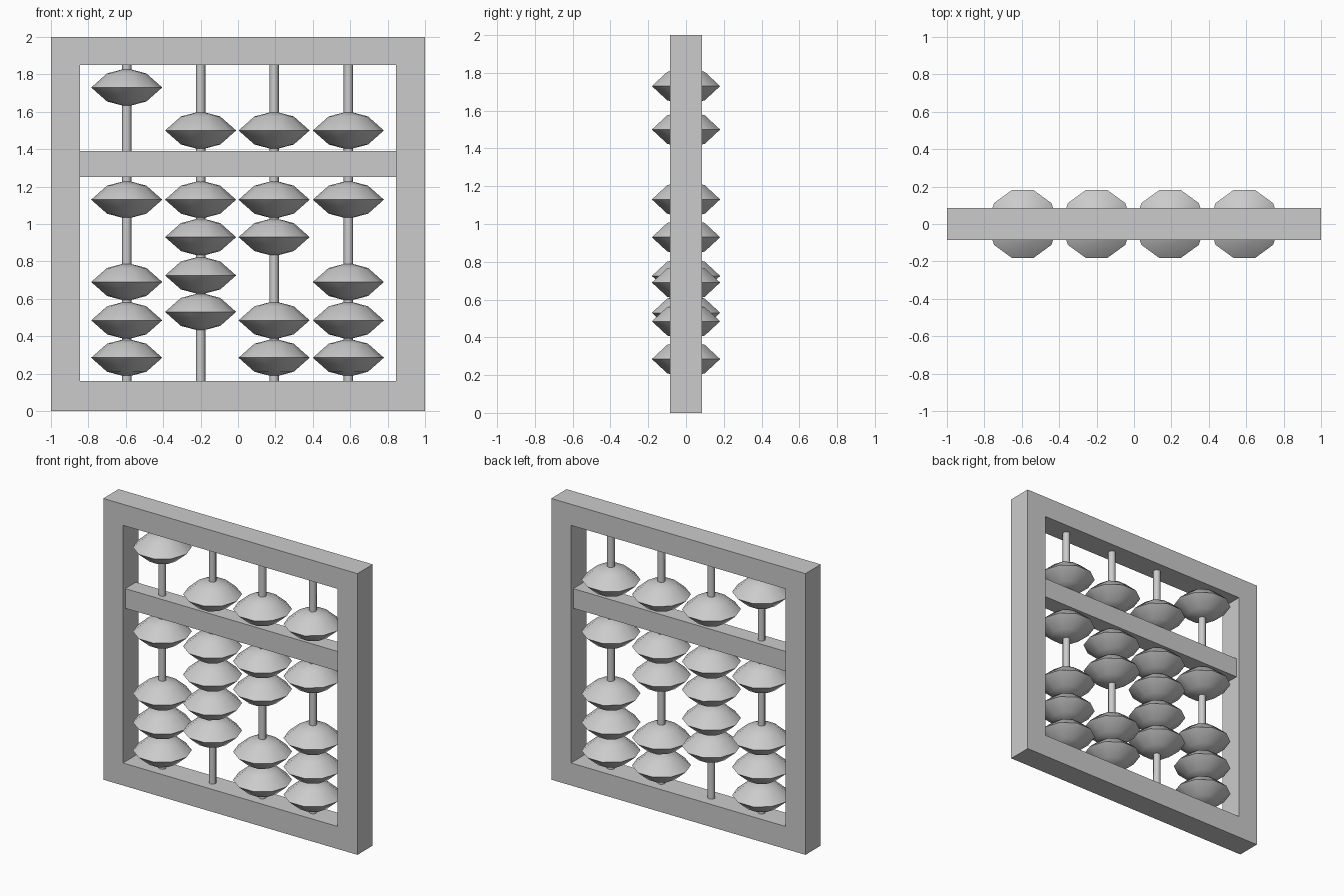
import bpy, bmesh, math

if "Cube" in bpy.data.objects:
    bpy.data.objects.remove(bpy.data.objects["Cube"])


def new_object(name, bm, angle=None):
    bmesh.ops.recalc_face_normals(bm, faces=bm.faces)
    mesh = bpy.data.meshes.new(name)
    bm.to_mesh(mesh)
    bm.free()
    obj = bpy.data.objects.new(name, mesh)
    bpy.context.collection.objects.link(obj)
    if angle:
        bpy.ops.object.select_all(action='DESELECT')
        obj.select_set(True)
        bpy.context.view_layer.objects.active = obj
        bpy.ops.object.shade_smooth_by_angle(angle=math.radians(angle))
    return obj


def lathe(name, profile, sides, turn=0.0, angle=60):
    """Revolve (radius, z) points about z and cap both ends."""
    bm = bmesh.new()
    rings = [[bm.verts.new((r * math.cos(turn + math.tau * i / sides),
                            r * math.sin(turn + math.tau * i / sides), z))
              for i in range(sides)] for r, z in profile]
    for a, b in zip(rings, rings[1:]):
        for i in range(sides):
            j = (i + 1) % sides
            bm.faces.new((a[i], a[j], b[j], b[i]))
    bm.faces.new(rings[0])
    bm.faces.new(rings[-1])
    return new_object(name, bm, angle)


# Outer frame: a rectangular ring extruded front to back
def rectangle(bm, x, z0, z1, y):
    return [bm.verts.new(p) for p in ((-x, y, z0), (x, y, z0), (x, y, z1), (-x, y, z1))]


bm = bmesh.new()
loops = [rectangle(bm, 1, 0, 2, -0.086), rectangle(bm, 0.845, 0.16, 1.85, -0.086),
         rectangle(bm, 0.845, 0.16, 1.85, 0.086), rectangle(bm, 1, 0, 2, 0.086)]
for k in range(4):
    a, b = loops[k], loops[(k + 1) % 4]
    for i in range(4):
        j = (i + 1) % 4
        bm.faces.new((a[i], a[j], b[j], b[i]))
new_object("frame", bm)

# Dividing bar, slightly thinner than the frame
bm = bmesh.new()
bmesh.ops.create_cube(bm, size=1)
bmesh.ops.scale(bm, vec=(1.69, 0.12, 0.14), verts=bm.verts)
bmesh.ops.translate(bm, vec=(0, 0, 1.32), verts=bm.verts)
new_object("dividing_bar", bm)

# Rods and beads, one column at a time
columns = {
    -0.595: (1.73, 1.13, 0.69, 0.485, 0.285),
    -0.200: (1.50, 1.13, 0.93, 0.725, 0.530),
    0.193: (1.50, 1.13, 0.93, 0.485, 0.285),
    0.590: (1.50, 1.13, 0.69, 0.485, 0.285),
}
bead_profile = [(0.025, -0.096), (0.105, -0.075), (0.19, 0.0), (0.105, 0.075), (0.025, 0.096)]

bead_master = None
for c, (x, heights) in enumerate(columns.items(), 1):
    rod = lathe(f"rod_{c}", [(0.025, 0.155), (0.025, 1.855)], 8)
    rod.location.x = x
    for b, z in enumerate(heights, 1):
        name = f"bead_{c}_{b}"
        if bead_master is None:
            bead = bead_master = lathe(name, bead_profile, 10, angle=70)
        else:
            bead = bpy.data.objects.new(name, bead_master.data)
            bpy.context.collection.objects.link(bead)
        bead.location = (x, 0, z)
